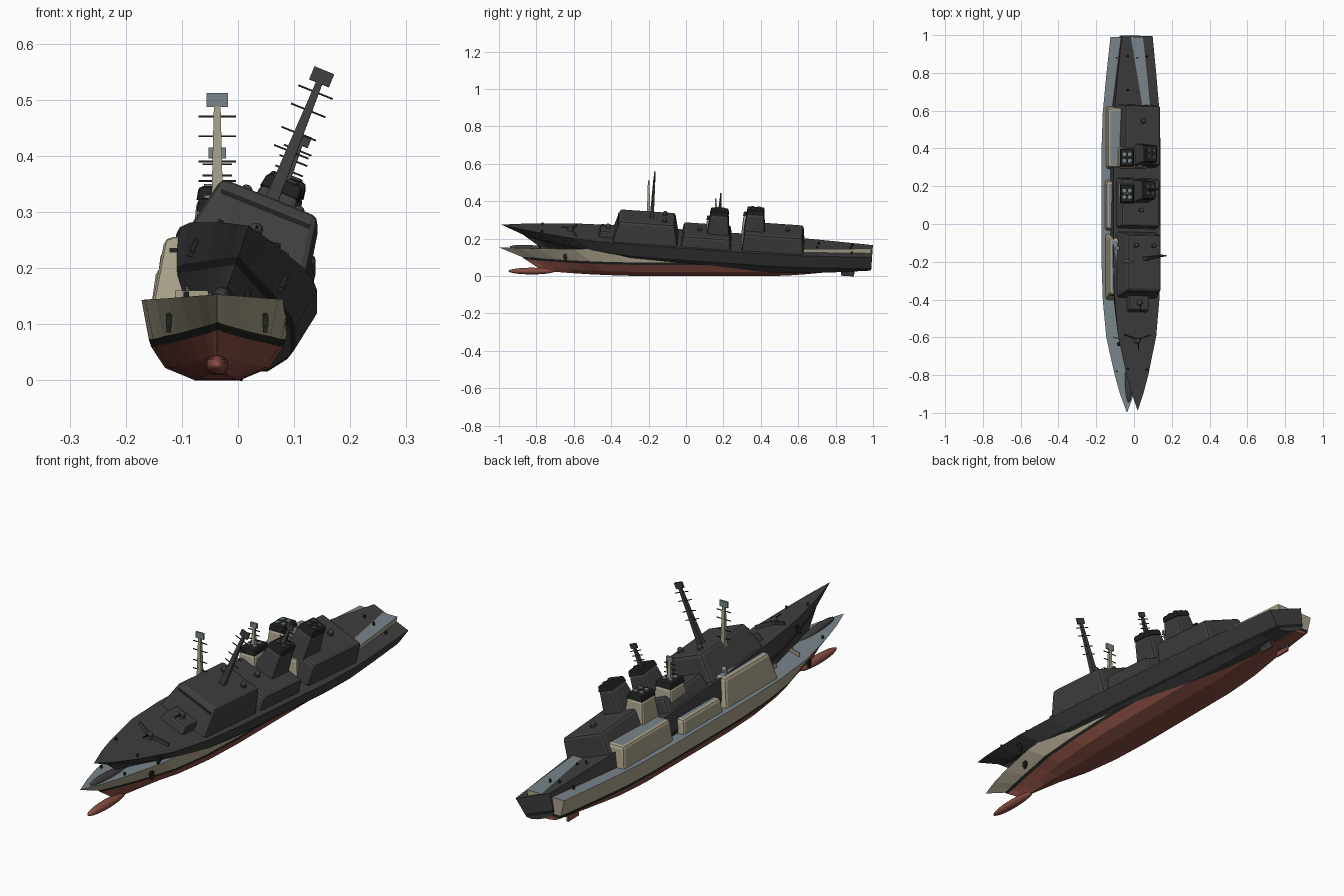
import bpy, bmesh, math
from mathutils import Matrix, Vector

if "Cube" in bpy.data.objects:
    bpy.data.objects.remove(bpy.data.objects["Cube"])


def mat(name, rgb):
    m = bpy.data.materials.new(name)
    m.diffuse_color = (*rgb, 1)
    m.use_nodes = True
    m.node_tree.nodes["Principled BSDF"].inputs["Base Color"].default_value = m.diffuse_color
    return m


KHAKI = mat("khaki_paint", (0.40, 0.36, 0.26))
DECK = mat("deck_grey", (0.19, 0.235, 0.255))
RED = mat("antifouling_red", (0.25, 0.075, 0.055))
BLACK = mat("black_trim", (0.014, 0.016, 0.014))
DARK = mat("charcoal", (0.05, 0.05, 0.05))


def lerp_table(table, x):
    for (x0, v0), (x1, v1) in zip(table, table[1:]):
        if x <= x1:
            return v0 + (v1 - v0) * (x - x0) / (x1 - x0)
    return table[-1][1]


class Ship:
    def __init__(self, prefix, matrix, paint, deck, bottom):
        self.prefix, self.matrix = prefix, matrix
        self.paint, self.deck, self.bottom = paint, deck, bottom

    def finish(self, name, bm, mats, smooth=False):
        bmesh.ops.recalc_face_normals(bm, faces=bm.faces)
        bm.transform(self.matrix)
        me = bpy.data.meshes.new(name)
        for f in bm.faces:
            f.smooth = smooth
        bm.to_mesh(me)
        bm.free()
        for m in mats:
            me.materials.append(m)
        ob = bpy.data.objects.new(self.prefix + "_" + name, me)
        bpy.context.collection.objects.link(ob)

    def block(self, name, y0, y1, z0, z1, w0, w1, front=0, back=0, x=0, bevel=0, mats=None):
        """Tapered box; upward faces get the second material."""
        mats = mats or (self.paint, self.deck)
        bm = bmesh.new()
        lo = [bm.verts.new((x + sx * w0, yy, z0)) for sx, yy in ((-1, y0), (1, y0), (1, y1), (-1, y1))]
        hi = [bm.verts.new((x + sx * w1, yy, z1)) for sx, yy in
              ((-1, y0 + front), (1, y0 + front), (1, y1 - back), (-1, y1 - back))]
        bm.faces.new(lo)
        bm.faces.new(hi)
        for i in range(4):
            j = (i + 1) % 4
            bm.faces.new((lo[i], lo[j], hi[j], hi[i]))
        if bevel:
            edges = [e for e in bm.edges if max(v.co.z for v in e.verts) > z0 + 1e-5]
            bmesh.ops.bevel(bm, geom=edges, offset=bevel, segments=2, affect='EDGES', profile=0.5)
        bmesh.ops.recalc_face_normals(bm, faces=bm.faces)
        bm.normal_update()
        for f in bm.faces:
            f.material_index = 1 if f.normal.z > 0.95 and len(mats) > 1 else 0
        self.finish(name, bm, mats)

    def cylinder(self, name, x, y, z0, z1, r, m, r2=None):
        bm = bmesh.new()
        bmesh.ops.create_cone(bm, cap_ends=True, segments=12, radius1=r, radius2=r2 or r, depth=z1 - z0,
                              matrix=Matrix.Translation((x, y, (z0 + z1) / 2)))
        self.finish(name, bm, [m])

    def ball(self, name, x, y, z, rx, ry, rz, m):
        bm = bmesh.new()
        bmesh.ops.create_uvsphere(bm, u_segments=16, v_segments=10, radius=1,
                                  matrix=Matrix.Translation((x, y, z)) @ Matrix.Diagonal((rx, ry, rz, 1)))
        self.finish(name, bm, [m], True)

    def hull(self):
        beam = [(0, 0), (.05, .27), (.1, .48), (.2, .81), (.3, .95), (.4, 1), (.7, 1), (.8, .95), (.9, .81), (1, .65)]
        # level: bow y, half width, z amidships, z at bow, z at stern, fineness
        levels = [(-.78, 0, 0, .03, .05, 1), (-.78, .04, 0, .03, .05, 1.8), (-.80, .093, .022, .05, .055, 1.5),
                  (-.86, .118, .06, .09, .066, 1.25), (-.88, .122, .073, .104, .079, 1.2), (-1, .135, .143, .153, .147, 1)]
        ts = [0, .025, .05, .1, .15, .2, .25, .3, .4, .55, .7, .75, .8, .85, .9, .95, 1]
        mats = [self.bottom, BLACK, self.paint, self.deck]
        bm = bmesh.new()
        rings = []
        for t in ts:
            fb, fs = max(0, 1 - t / .35) ** 2, max(0, (t - .7) / .3) ** 1.5
            half = []
            for by, w, zm, zb, zs, p in levels:
                z = zm + (zb - zm) * fb + (zs - zm) * fs
                half.append((w * lerp_table(beam, t) ** p, by + (.99 - by) * t, z))
            ring = [(-x, y, z) for x, y, z in reversed(half[1:])] + half
            rings.append([bm.verts.new(c) for c in ring])
        strip = [2, 1, 0, 0, 0, 0, 0, 0, 1, 2]
        strip = [2, 1, 0, 0, 0, 0, 0, 0, 1, 2]
        for a, b in zip(rings, rings[1:]):
            for i in range(10):
                bm.faces.new((a[i], a[i + 1], b[i + 1], b[i])).material_index = strip[i]
            bm.faces.new((a[10], a[0], b[0], b[10])).material_index = 3
        # transom in horizontal bands
        s = rings[-1]
        for i in range(4):
            bm.faces.new((s[i], s[i + 1], s[9 - i], s[10 - i])).material_index = strip[i]
        bm.faces.new((s[4], s[5], s[6]))
        bmesh.ops.remove_doubles(bm, verts=bm.verts, dist=1e-4)
        self.finish("hull", bm, mats)

    def mast(self, name, y, z0, z1, yards, s):
        self.block(name, y - .011 * s, y + .011 * s, z0, z1 - .024 * s, .012 * s, .006 * s, .006 * s, .006 * s)
        self.block(name + "_radar", y - .004, y + .004, z1 - .025 * s, z1, .019 * s, .019 * s, mats=(self.deck,))
        for z in yards:
            self.block(name + "_yard", y - .0015, y + .0015, z - .0015, z + .0015, .033 * s, .033 * s, mats=(BLACK,))

    def funnel(self, name, y0, y1, z0, z1):
        self.block(name, y0, y1, z0, z1 - .022, .048, .036, .012, .012, bevel=.01)
        self.block(name + "_cap", y0 + .01, y1 - .01, z1 - .024, z1, .037, .033, .004, .004, bevel=.006, mats=(BLACK,))
        yc = (y0 + y1) / 2
        for x in (-.014, .014):
            for y in (yc - .017, yc + .017):
                self.cylinder(name + "_exhaust", x, y, z1 - .005, z1 + .005, .010, self.deck)

    def gun(self, name, y, z):
        self.cylinder(name + "_mount", 0, y, z, z + .012, .016, self.paint, .012)
        self.ball(name + "_dome", 0, y, z + .014, .012, .014, .011, self.paint)
        self.block(name + "_barrel", y - .05, y, z + .014, z + .018, .002, .002, mats=(BLACK,))

    def build(self):
        self.hull()
        # underwater fittings
        self.ball("bow_bulb", 0, -.825, .027, .02, .125, .018, self.bottom)
        for sx in (-1, 1):
            self.block("rudder", .83, .90, .012, .06, .004, .004, x=sx * .04, mats=(self.bottom,))
        # superstructure
        self.block("gun_platform", -.48, -.37, .13, .177, .06, .054, .012, 0, bevel=.008)
        self.block("bridge", -.405, -.05, .13, .255, .117, .093, .035, .025, bevel=.013)
        self.block("mid_deckhouse", -.035, .235, .13, .2, .118, .108, .01, .01, bevel=.012)
        self.block("hangar", .29, .625, .13, .232, .112, .1, .01, .012, bevel=.012)
        self.funnel("forward_funnel", .1, .22, .19, .325)
        self.funnel("aft_funnel", .295, .41, .22, .345)
        self.mast("main_mast", -.2, .25, .512, (.355, .39, .435, .47), 1)
        self.mast("aft_mast", .16, .31, .415, (.345, .365, .385), .8)
        # bridge window strip, hangar door
        self.block("bridge_windows", -.380, -.37, .228, .236, .085, .085, .0022, 0, mats=(BLACK,))
        self.block("hangar_door", .610, .623, .145, .2, .04, .04, 0, .007, mats=(BLACK,))
        # guns, domes, breakwater, anchors
        self.gun("bow_gun", -.63, .147)
        self.gun("platform_gun", -.43, .175)
        for x, y, z in ((-.05, -.13, .255), (.05, -.13, .255), (0, .06, .2), (0, .53, .232)):
            self.cylinder("dome_base", x, y, z - .003, z + .006, .013, self.paint)
            self.ball("sensor_dome", x, y, z + .01, .011, .011, .011, self.deck)
        for sx in (-1, 1):
            bm = bmesh.new()
            pts = [(0, -.625), (sx * .075, -.60)]
            prof = [bm.verts.new((x, y + dy, z)) for z in (.14, .16) for x, y in pts for dy in (0, .005)]
            bmesh.ops.convex_hull(bm, input=prof)
            self.finish("breakwater", bm, [self.paint])
            self.block("anchor", -.655, -.635, .095, .115, .005, .005, x=sx * .086, mats=(BLACK,))
            self.block("anchor_stock", -.650, -.640, .085, .12, .004, .004, x=sx * .086, mats=(BLACK,))
            for y in (-.78, .7, .88):
                self.cylinder("bollard", sx * .055, y, .14, .158, .005, BLACK)


# painted ship, upright, and charcoal twin heeled over on top of it
Ship("painted", Matrix.Translation((-.037, 0, 0)), KHAKI, DECK, RED).build()
heel = Matrix.Rotation(math.radians(-3.95), 4, 'X') @ Matrix.Rotation(math.radians(22), 4, 'Y')
Ship("charcoal", Matrix.Translation((-.038, 0, .065)) @ heel, DARK, DARK, DARK).build()
